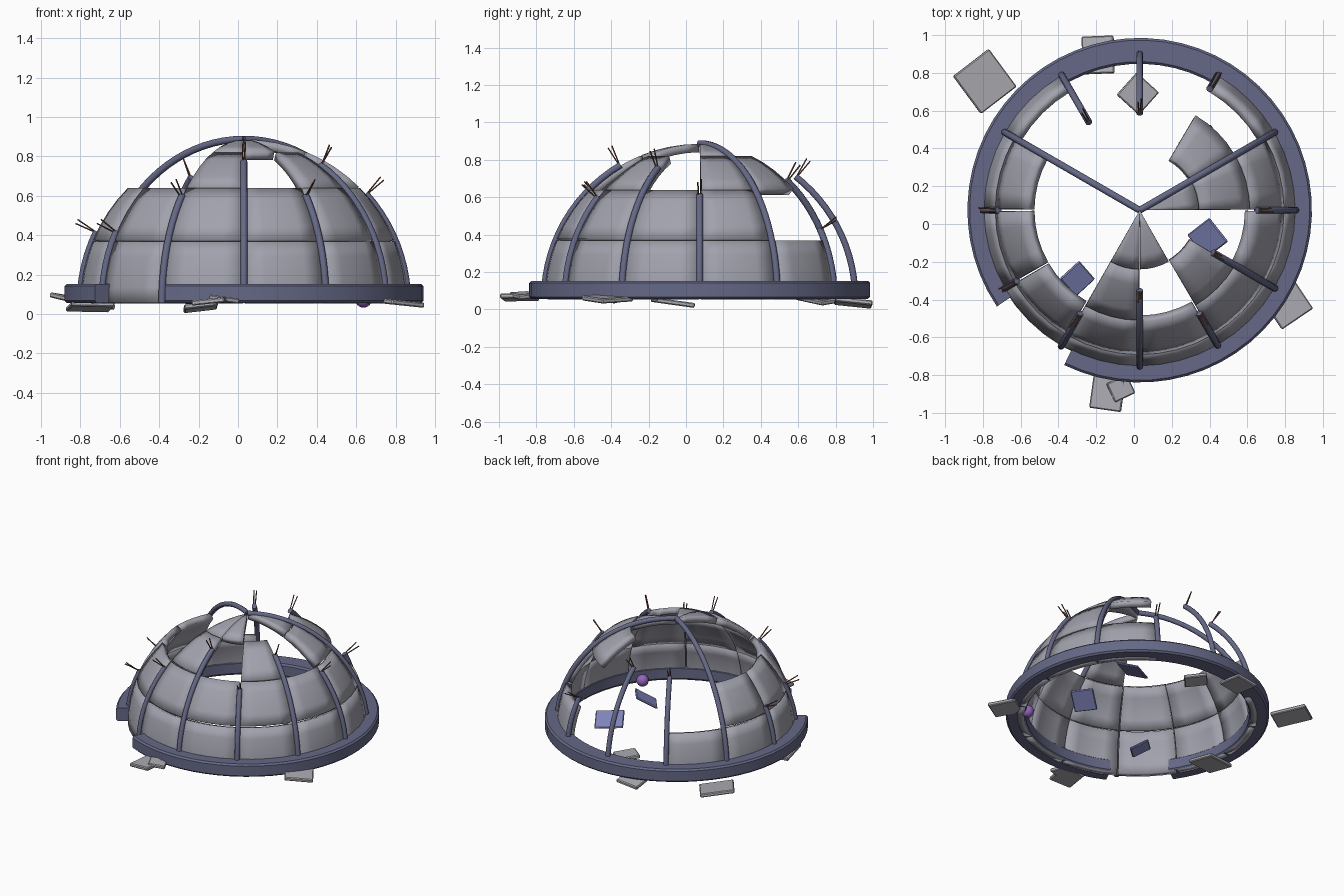
import bpy, bmesh, math
from math import sin, cos, radians
from mathutils import Vector, Matrix

if "Cube" in bpy.data.objects:
    bpy.data.objects.remove(bpy.data.objects["Cube"])

C = Vector((0.03, 0.073, 0.055))   # dome centre


def material(name, col):
    m = bpy.data.materials.new(name)
    m.diffuse_color = (*col, 1)
    m.use_nodes = True
    m.node_tree.nodes["Principled BSDF"].inputs["Base Color"].default_value = m.diffuse_color
    return m


FRAME = material("slate_frame", (0.13, 0.14, 0.24))
PANEL = material("grey_panel", (0.36, 0.36, 0.42))
STONE = material("grey_stone", (0.42, 0.42, 0.46))
GLASS = material("blue_glass", (0.22, 0.24, 0.5))
RUST = material("rust", (0.2, 0.08, 0.05))
PURPLE = material("purple", (0.3, 0.13, 0.5))


def sph(r, az, el):
    a, e = radians(az), radians(el)
    return C + r * Vector((cos(e) * cos(a), cos(e) * sin(a), sin(e)))


def finish(ob, mat, angle=30):
    ob.data.materials.append(mat)
    bpy.ops.object.select_all(action='DESELECT')
    ob.select_set(True)
    bpy.context.view_layer.objects.active = ob
    bpy.ops.object.shade_smooth_by_angle(angle=radians(angle))
    return ob


def from_bm(name, bm, mat):
    me = bpy.data.meshes.new(name)
    bm.to_mesh(me)
    bm.free()
    ob = bpy.data.objects.new(name, me)
    bpy.context.collection.objects.link(ob)
    return finish(ob, mat)


def tube(name, pts, r, mat, res=3):
    cu = bpy.data.curves.new(name, 'CURVE')
    cu.dimensions = '3D'
    cu.bevel_depth, cu.bevel_resolution, cu.use_fill_caps = r, res, True
    sp = cu.splines.new('POLY')
    sp.points.add(len(pts) - 1)
    for p, q in zip(sp.points, pts):
        p.co = (*q, 1)
    ob = bpy.data.objects.new(name, cu)
    bpy.context.collection.objects.link(ob)
    bpy.ops.object.select_all(action='DESELECT')
    ob.select_set(True)
    bpy.context.view_layer.objects.active = ob
    bpy.ops.object.convert(target='MESH')
    return finish(bpy.context.object, mat, 50)


# Broken base ring: bevelled rectangle swept around, with a gap at front left
b = 0.012
r0, r1, h = 0.775, 0.912, 0.098
prof = [(r0 + b, 0), (r1 - b, 0), (r1, b), (r1, h - b),
        (r1 - b, h), (r0 + b, h), (r0, h - b), (r0, b)]
bm = bmesh.new()
rows = []
N = 55
for i in range(N + 1):
    a = radians(-116 + 330 * i / N)
    rows.append([bm.verts.new(C + Vector((r * cos(a), r * sin(a), z))) for r, z in prof])
for p, q in zip(rows, rows[1:]):
    for j in range(8):
        k = (j + 1) % 8
        bm.faces.new((p[j], q[j], q[k], p[k]))
bm.faces.new(rows[0])
bm.faces.new(rows[-1][::-1])
bmesh.ops.recalc_face_normals(bm, faces=bm.faces)
from_bm("base_ring", bm, FRAME)

# Ribs: the elevation at which each breaks off (90 = reaches the apex)
tops = [42, 90, 27, 52, 50, 90, 26, 26, 41, 59.5, 41, 57.5]
for i, top in enumerate(tops):
    az = 30 * i
    n = max(6, int(top / 4))
    tube(f"rib_{i}", [sph(0.832, az, top * j / n) for j in range(n + 1)], 0.018, FRAME)
    if top < 90:
        # bent reinforcement wires at the broken end
        for s in (-1, 1):
            tube(f"rebar_{i}", [sph(0.82, az + s * 0.5, top - 0.5),
                                sph(0.945, az + s * 0.8, top + s * 0.7)], 0.004, RUST, 1)

# Shell panels: sectors still present in each of four bands
bands = [(0, 1, 4, 5, 6, 7, 8, 9, 10, 11),
         (0, 5, 6, 7, 8, 9, 10, 11),
         (0, 1, 8, 10),
         (0, 8, 9)]
for k, sectors in enumerate(bands):
    e0 = 22.5 * k + (0.35 if k else 0)
    e1 = min(22.5 * (k + 1) - 0.35, 89.6)
    for s in sectors:
        bm = bmesh.new()
        g = [[bm.verts.new(sph(0.83, 30 * s + 0.5 + 29 * u / 4, e0 + (e1 - e0) * v / 4))
              for u in range(5)] for v in range(5)]
        for v in range(4):
            for u in range(4):
                bm.faces.new((g[v][u], g[v][u + 1], g[v + 1][u + 1], g[v + 1][u]))
        ob = from_bm(f"panel_{k}_{s}", bm, PANEL)
        m = ob.modifiers.new("thickness", 'SOLIDIFY')
        m.thickness, m.offset = 0.045, -1


def slab(name, x, y, z, sx, sy, rot, toward, tilt, mat=STONE, t=0.026):
    # tilt lowers the side facing the azimuth "toward"
    d = radians(toward)
    M = (Matrix.Translation((x, y, z))
         @ Matrix.Rotation(radians(tilt), 4, Vector((-sin(d), cos(d), 0)))
         @ Matrix.Rotation(radians(rot), 4, 'Z')
         @ Matrix.Diagonal((sx, sy, t, 1)))
    bm = bmesh.new()
    bmesh.ops.create_cube(bm, size=1, matrix=M)
    bmesh.ops.bevel(bm, geom=bm.edges[:], offset=0.006, segments=1, affect='EDGES')
    from_bm(name, bm, mat)


# Fallen stone slabs around the ring
slab("debris_slab_1", -0.79, 0.755, 0.065, 0.24, 0.25, 37, -10, 11)
slab("debris_slab_2", -0.19, 0.895, 0.036, 0.17, 0.2, 2, 140, 9)
slab("debris_slab_3", -0.14, -0.89, 0.065, 0.17, 0.19, -8, 180, 6)
slab("debris_slab_4", 0.81, -0.42, 0.058, 0.2, 0.2, 34, 0, 6)
slab("debris_slab_5", 0.02, 0.69, 0.08, 0.16, 0.16, 48, 0, 8)
slab("debris_slab_6", -0.75, -0.07, 0.037, 0.22, 0.21, 8, 90, 8)
slab("debris_chip", -0.07, -0.87, 0.075, 0.12, 0.11, 25, 0, 8)

# Blue fragments inside the dome
slab("blue_shard_1", 0.39, -0.075, 0.12, 0.17, 0.16, 38, 220, 30, GLASS, 0.015)
slab("blue_shard_2", 0.36, 0.41, 0.155, 0.2, 0.17, 30, 110, 22, GLASS, 0.015)
slab("blue_shard_3", -0.3, -0.29, 0.085, 0.14, 0.14, 42, -40, 25, GLASS, 0.015)

# Purple orb beside the ring
bm = bmesh.new()
bmesh.ops.create_uvsphere(bm, u_segments=20, v_segments=12, radius=0.043,
                          matrix=Matrix.Translation((0.637, -0.385, 0.075)))
from_bm("purple_orb", bm, PURPLE)
